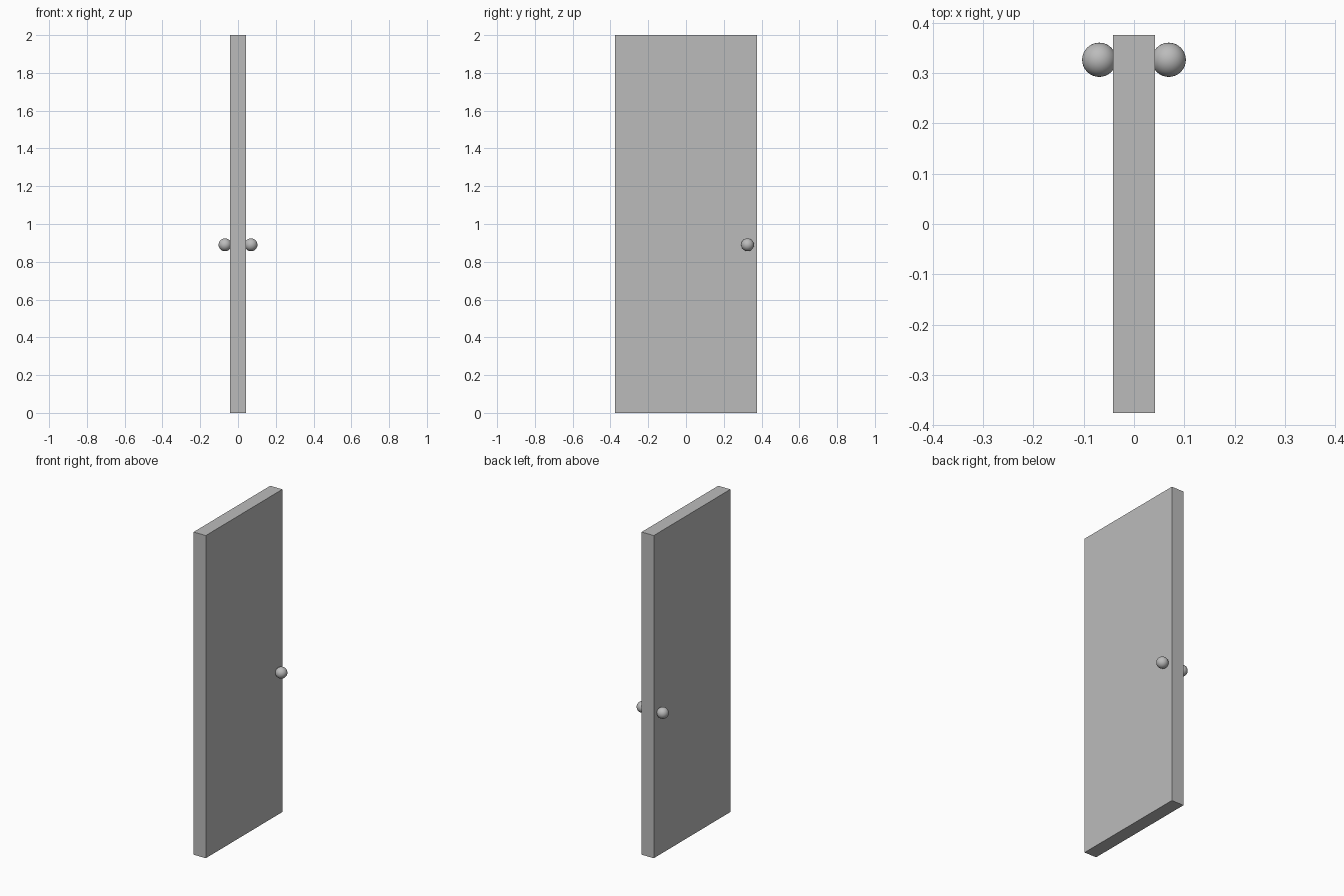
import bpy
import math

cube = bpy.data.objects.get("Cube")
if cube:
    bpy.data.objects.remove(cube, do_unlink=True)


def make_material(name, color):
    mat = bpy.data.materials.new(name)
    mat.use_nodes = True
    mat.diffuse_color = color
    mat.node_tree.nodes["Principled BSDF"].inputs["Base Color"].default_value = color
    return mat


grey = make_material("plain grey", (0.5, 0.5, 0.5, 1))

WIDTH, THICKNESS, HEIGHT = 0.75, 0.083, 2.0
KNOB_RADIUS = 0.034

# Door slab, flat faced
bpy.ops.mesh.primitive_cube_add(size=1, location=(0, 0, HEIGHT / 2))
slab = bpy.context.object
slab.name = "door_slab"
slab.scale = (THICKNESS, WIDTH, HEIGHT)
bpy.ops.object.transform_apply(location=False, rotation=False, scale=True)
slab.data.materials.append(grey)

# Round knob on each side, slightly sunk into the slab
for side, name in ((1, "left_knob"), (-1, "right_knob")):
    bpy.ops.mesh.primitive_uv_sphere_add(
        segments=32, ring_count=16, radius=KNOB_RADIUS,
        location=(side * 0.069, 0.326, 0.89),
        rotation=(0, math.pi / 2, 0))
    knob = bpy.context.object
    knob.name = name
    bpy.ops.object.shade_smooth()
    knob.data.materials.append(grey)
